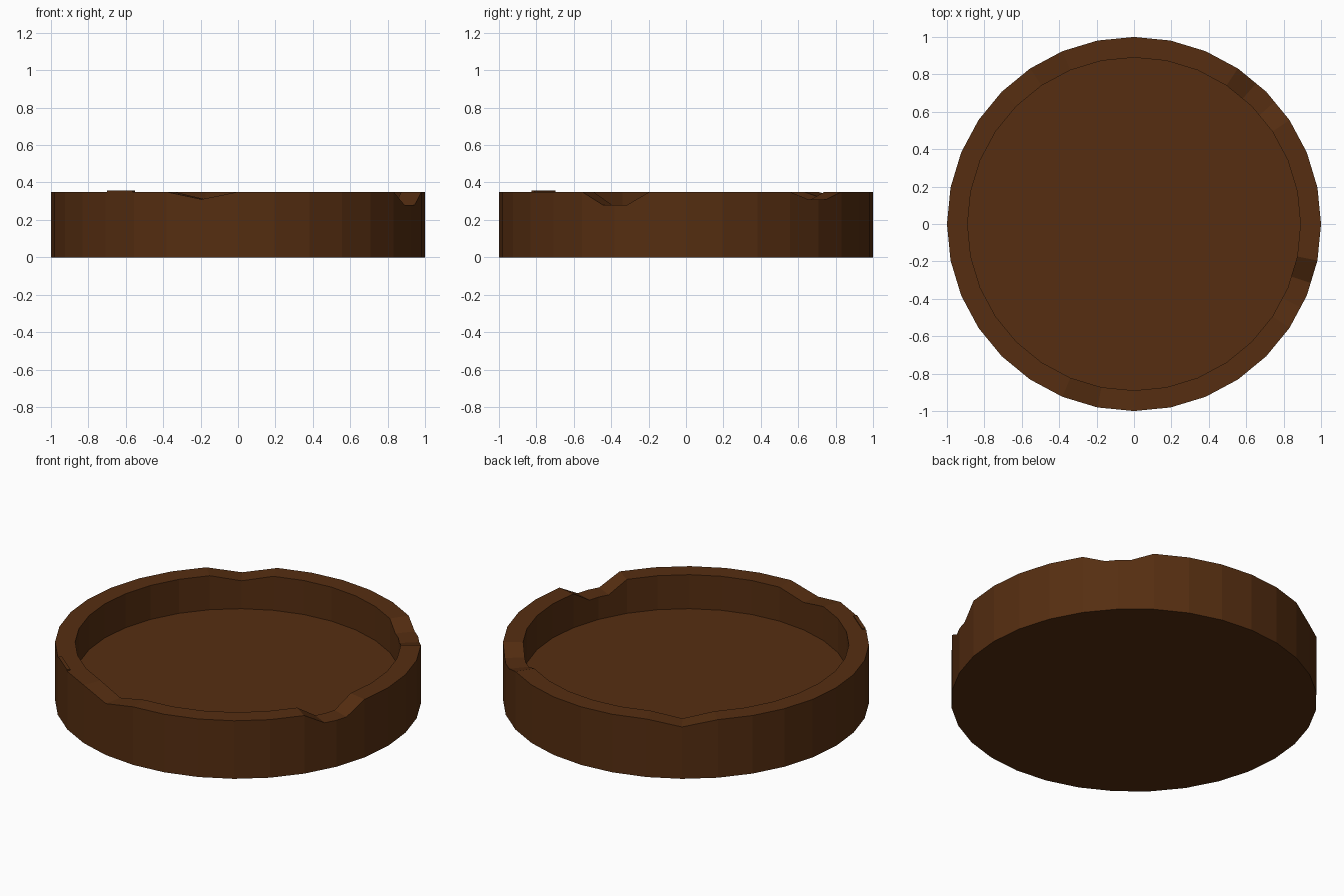
import bpy, bmesh, math
from mathutils import Vector

if "Cube" in bpy.data.objects:
    bpy.data.objects.remove(bpy.data.objects["Cube"])

N, H, INNER, FLOOR = 32, 0.35, 0.89, 0.145

brown = bpy.data.materials.new("dark_brown_wood")
brown.diffuse_color = (0.092, 0.027, 0.0055, 1)
brown.use_nodes = True
brown.node_tree.nodes["Principled BSDF"].inputs["Base Color"].default_value = brown.diffuse_color


def spot(k):
    """Point on the 32-sided outline; fractions lie on the chord."""
    i = math.floor(k)
    a, b = (Vector((math.cos(2 * math.pi * j / N), math.sin(2 * math.pi * j / N))) for j in (i, i + 1))
    return a.lerp(b, k - i)


def make(name, bm):
    bmesh.ops.recalc_face_normals(bm, faces=bm.faces[:])
    me = bpy.data.meshes.new(name)
    bm.to_mesh(me)
    bm.free()
    me.materials.append(brown)
    ob = bpy.data.objects.new(name, me)
    bpy.context.collection.objects.link(ob)


# Rim height at each outline position, with chipped dips
heights = {float(k): H for k in range(N)}
heights[11.0] = 0.313
heights[23.0] = 0.31
for k, z in ((4, 0.31), (30, 0.28)):
    for d in (-0.36, 0, 0.36):
        heights[k + d] = z

# Round dish: outer wall, rim, inner wall, floor, underside
bm = bmesh.new()
cols = []
for k in sorted(heights):
    p, z = spot(k), heights[k]
    q = p * INNER
    cols.append([bm.verts.new(c) for c in ((p.x, p.y, 0), (p.x, p.y, z), (q.x, q.y, z), (q.x, q.y, FLOOR))])
for a, b in zip(cols, cols[1:] + cols[:1]):
    for i in range(3):
        bm.faces.new((a[i], b[i], b[i + 1], a[i + 1]))
bm.faces.new([c[0] for c in reversed(cols)])
bm.faces.new([c[3] for c in cols])
make("round_dish", bm)

# Small raised splinter on the rim edge
bm = bmesh.new()
pts = []
for k, r in ((20.05, 1.0), (20.95, 1.0), (20.95, 0.98), (20.05, 0.98)):
    p = spot(k) * r
    pts.append((p.x, p.y))
low = [bm.verts.new((x, y, H - 0.002)) for x, y in pts]
top = [bm.verts.new((x, y, H + 0.006)) for x, y in pts]
bm.faces.new(low)
bm.faces.new(top)
for i in range(4):
    j = (i + 1) % 4
    bm.faces.new((low[i], low[j], top[j], top[i]))
make("rim_splinter", bm)
